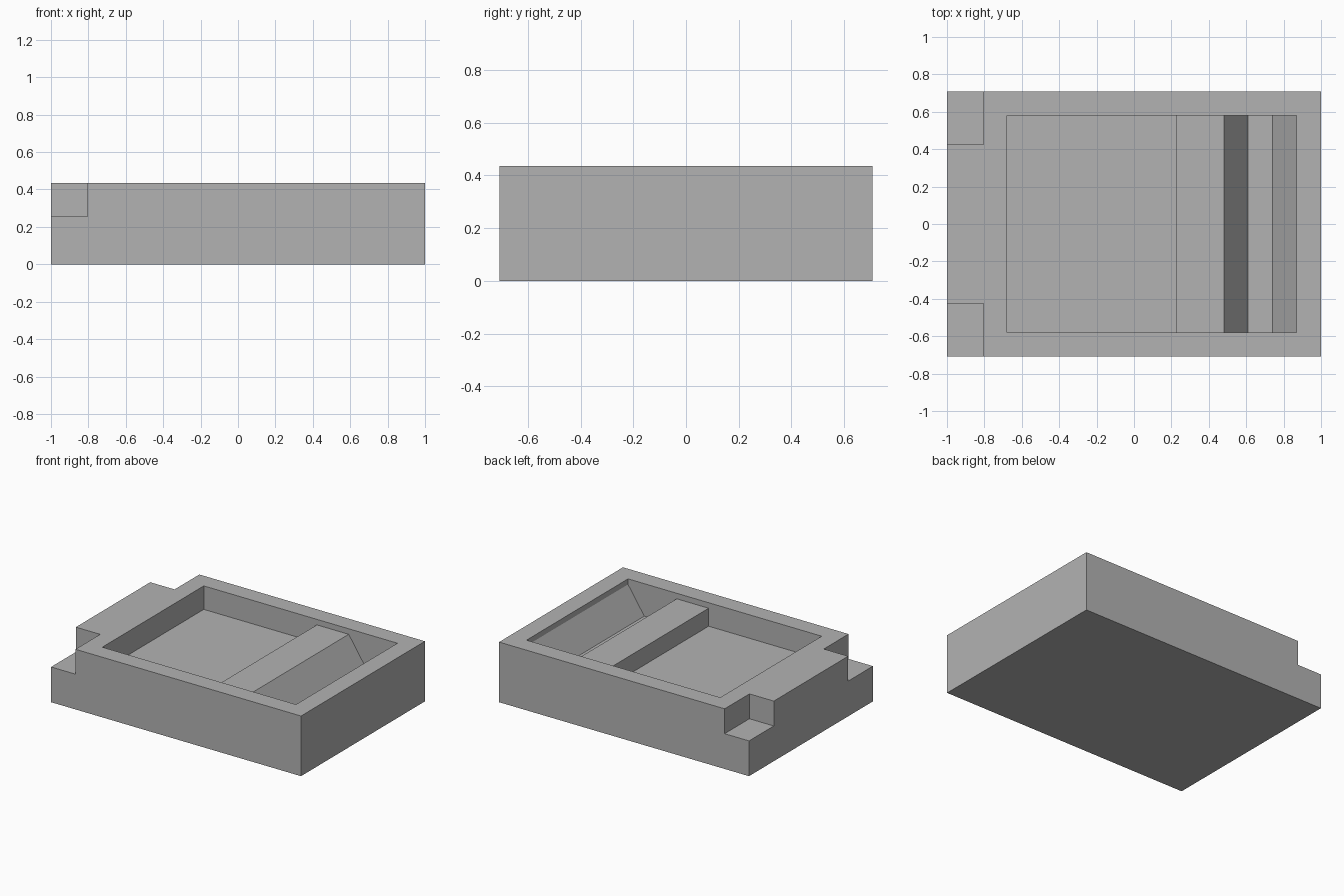
import bpy
import bmesh

if "Cube" in bpy.data.objects:
    bpy.data.objects.remove(bpy.data.objects["Cube"], do_unlink=True)

HALF_WIDTH, HALF_DEPTH, HEIGHT = 1.0, 0.708, 0.435
ABOVE = HEIGHT + 0.1

grey = bpy.data.materials.new("plain grey")
grey.use_nodes = True
colour = (0.45, 0.45, 0.45, 1)
grey.diffuse_color = colour
grey.node_tree.nodes["Principled BSDF"].inputs["Base Color"].default_value = colour


def extrude_profile(name, profile, y0, y1):
    """Solid made by sweeping an x-z outline from y0 to y1."""
    bm = bmesh.new()
    face = bm.faces.new([bm.verts.new((x, y0, z)) for x, z in profile])
    swept = bmesh.ops.extrude_face_region(bm, geom=[face])["geom"]
    verts = [v for v in swept if isinstance(v, bmesh.types.BMVert)]
    bmesh.ops.translate(bm, verts=verts, vec=(0, y1 - y0, 0))
    bmesh.ops.recalc_face_normals(bm, faces=bm.faces)
    mesh = bpy.data.meshes.new(name)
    bm.to_mesh(mesh)
    bm.free()
    mesh.materials.append(grey)
    obj = bpy.data.objects.new(name, mesh)
    bpy.context.collection.objects.link(obj)
    return obj


def rectangle(x0, x1, z0, z1):
    return [(x0, z0), (x1, z0), (x1, z1), (x0, z1)]


# Solid block
block = extrude_profile("tray_block", rectangle(-HALF_WIDTH, HALF_WIDTH, 0, HEIGHT),
                        -HALF_DEPTH, HALF_DEPTH)

# Pocket: flat floor, raised bar, then a trough with sloping sides
pocket = [(-0.68, ABOVE), (-0.68, 0.265), (0.225, 0.265), (0.225, 0.395),
          (0.48, 0.395), (0.61, 0.2), (0.74, 0.2), (0.87, 0.395), (0.87, ABOVE)]
cutters = [extrude_profile("pocket_cutter", pocket, -0.58, 0.58)]

# Corner notches at the right end
for side, label in ((-1, "front"), (1, "back")):
    cutters.append(extrude_profile(label + "_notch_cutter",
                                   rectangle(-1.1, -0.805, 0.255, ABOVE),
                                   side * 0.425, side * 0.85))

# Cut the block, then discard the cutters
bpy.context.view_layer.objects.active = block
for cutter in cutters:
    cutter.hide_render = True
    cut = block.modifiers.new(cutter.name, "BOOLEAN")
    cut.operation = "DIFFERENCE"
    cut.solver = "EXACT"
    cut.object = cutter
    bpy.ops.object.modifier_apply(modifier=cut.name)
for cutter in cutters:
    bpy.data.objects.remove(cutter, do_unlink=True)
